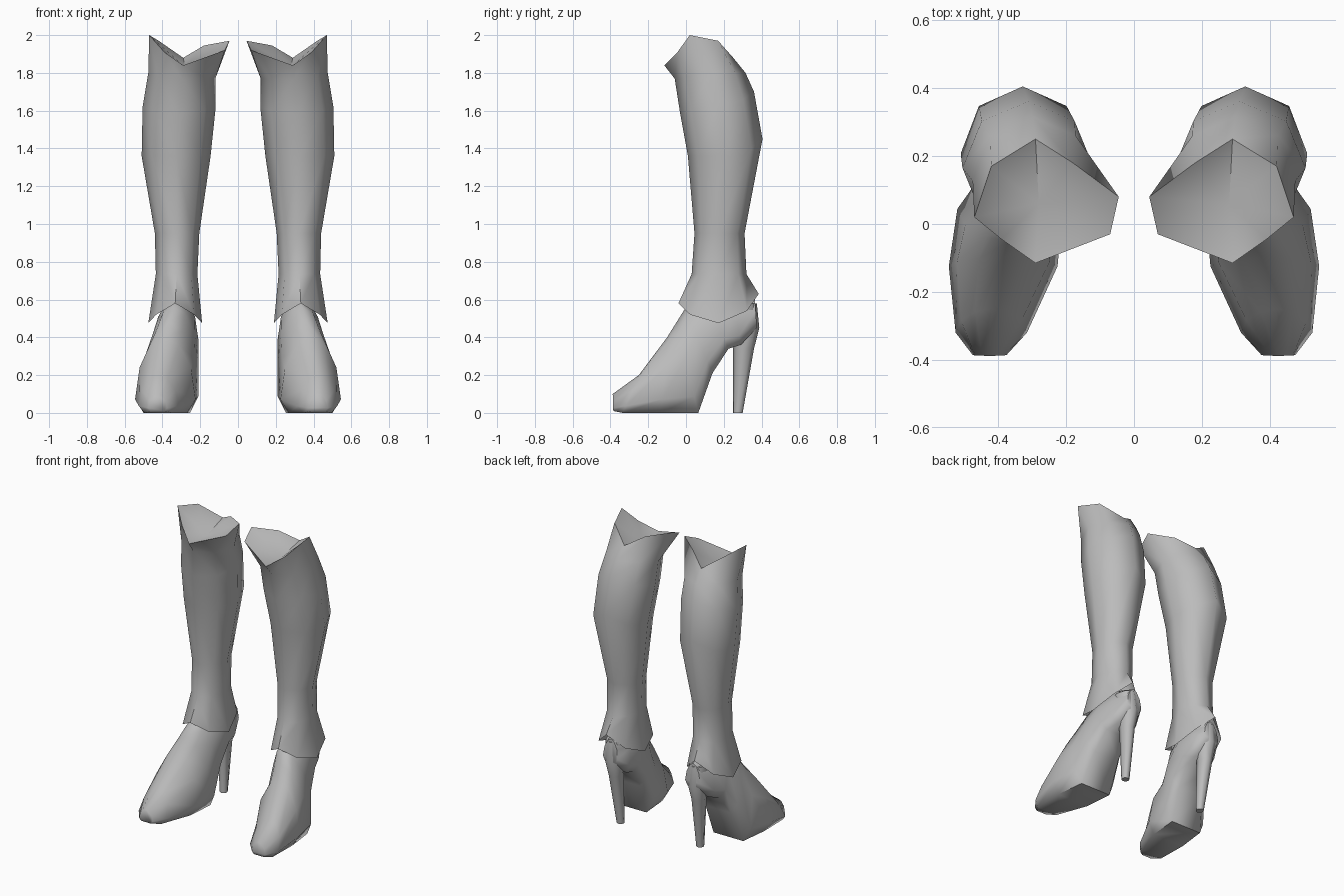
import bpy, bmesh, math

leather = bpy.data.materials.new("grey leather")
leather.diffuse_color = (0.5, 0.5, 0.5, 1)


def loft(name, rings, start_cap=True, end_cap=True, end_center=None, angle=65):
    """Skin a list of equal-length rings, mirrored to make the pair."""
    bm = bmesh.new()
    loops = [[bm.verts.new(p) for p in r] for r in rings]
    n = len(loops[0])
    for a, b in zip(loops, loops[1:]):
        for i in range(n):
            j = (i + 1) % n
            bm.faces.new((a[i], a[j], b[j], b[i]))
    if start_cap:
        bm.faces.new(loops[0])
    if end_center:
        c = bm.verts.new(end_center)
        for i in range(n):
            bm.faces.new((loops[-1][i], loops[-1][(i + 1) % n], c))
    elif end_cap:
        bm.faces.new(loops[-1])
    bmesh.ops.recalc_face_normals(bm, faces=bm.faces)
    me = bpy.data.meshes.new(name)
    bm.to_mesh(me)
    bm.free()
    me.shade_smooth()
    me.set_sharp_from_angle(angle=math.radians(angle))
    me.materials.append(leather)
    ob = bpy.data.objects.new(name, me)
    bpy.context.collection.objects.link(ob)
    ob.modifiers.new("pair", "MIRROR").use_mirror_merge = False
    return ob


def oval(z, x0, x1, y0, y1, n=8):
    """Ring from its extents; z is a height or one height per point."""
    zs = z if isinstance(z, tuple) else (z,) * n
    return [((x0 + x1) / 2 + (x1 - x0) / 2 * math.cos(math.tau * i / n),
             (y0 + y1) / 2 + (y1 - y0) / 2 * math.sin(math.tau * i / n), zs[i])
            for i in range(n)]


# shaft: slanted ankle cuff, calf, and flared rim with peaks at the sides
rim = [(0.47, 0.02, 2.0), (0.42, 0.17, 1.97), (0.29, 0.25, 1.88), (0.18, 0.18, 1.945),
       (0.045, 0.08, 1.97), (0.07, -0.03, 1.92), (0.29, -0.115, 1.84), (0.39, -0.045, 1.91)]
shaft = [
    oval((0.475, 0.54, 0.63, 0.54, 0.475, 0.52, 0.58, 0.52), 0.19, 0.475, -0.04, 0.385),
    oval(0.735, 0.215, 0.435, 0.03, 0.32),
    oval(0.95, 0.205, 0.44, 0.045, 0.31),
    oval((1.36, 1.4, 1.45, 1.4, 1.36, 1.36, 1.36, 1.36), 0.145, 0.51, 0.01, 0.405),
    oval((1.62, 1.66, 1.7, 1.66, 1.62, 1.6, 1.58, 1.6), 0.118, 0.505, -0.03, 0.36),
    oval((1.8, 1.8, 1.8, 1.8, 1.77, 1.77, 1.77, 1.78), 0.12, 0.475, -0.06, 0.315),
    rim,
]
loft("boot_shaft", shaft, start_cap=False, end_center=(0.28, 0.06, 1.83))

# foot: sections from toe to heel counter
# (center x, half width, top y, top z, bottom y, bottom z)
sections = [
    (0.425, 0.05, -0.388, 0.10, -0.385, 0.01),
    (0.42, 0.105, -0.25, 0.20, -0.335, 0.0),
    (0.385, 0.16, -0.10, 0.40, -0.13, 0.0),
    (0.365, 0.155, -0.05, 0.48, 0.065, 0.0),
    (0.34, 0.13, 0.0, 0.56, 0.14, 0.21),
    (0.325, 0.115, 0.1, 0.62, 0.225, 0.34),
    (0.315, 0.095, 0.25, 0.64, 0.29, 0.36),
    (0.31, 0.055, 0.365, 0.6, 0.375, 0.45),
]
outline = [(0, 0.72), (0.18, 1), (0.6, 0.85), (0.9, 0.45), (1, 0),
           (0.9, -0.45), (0.6, -0.85), (0.18, -1), (0, -0.72)]
foot = [[(cx + hw * w, by + (ty - by) * t, bz + (tz - bz) * t) for t, w in outline]
        for cx, hw, ty, tz, by, bz in sections]
loft("boot_foot", foot, angle=60)

# stiletto heel, blending up into the back of the foot
heel = [oval(0.0, 0.275, 0.325, 0.25, 0.30),
        oval(0.34, 0.27, 0.355, 0.25, 0.36),
        oval(0.45, 0.25, 0.375, 0.23, 0.388),
        oval(0.58, 0.25, 0.38, 0.2, 0.375)]
loft("stiletto_heel", heel)
